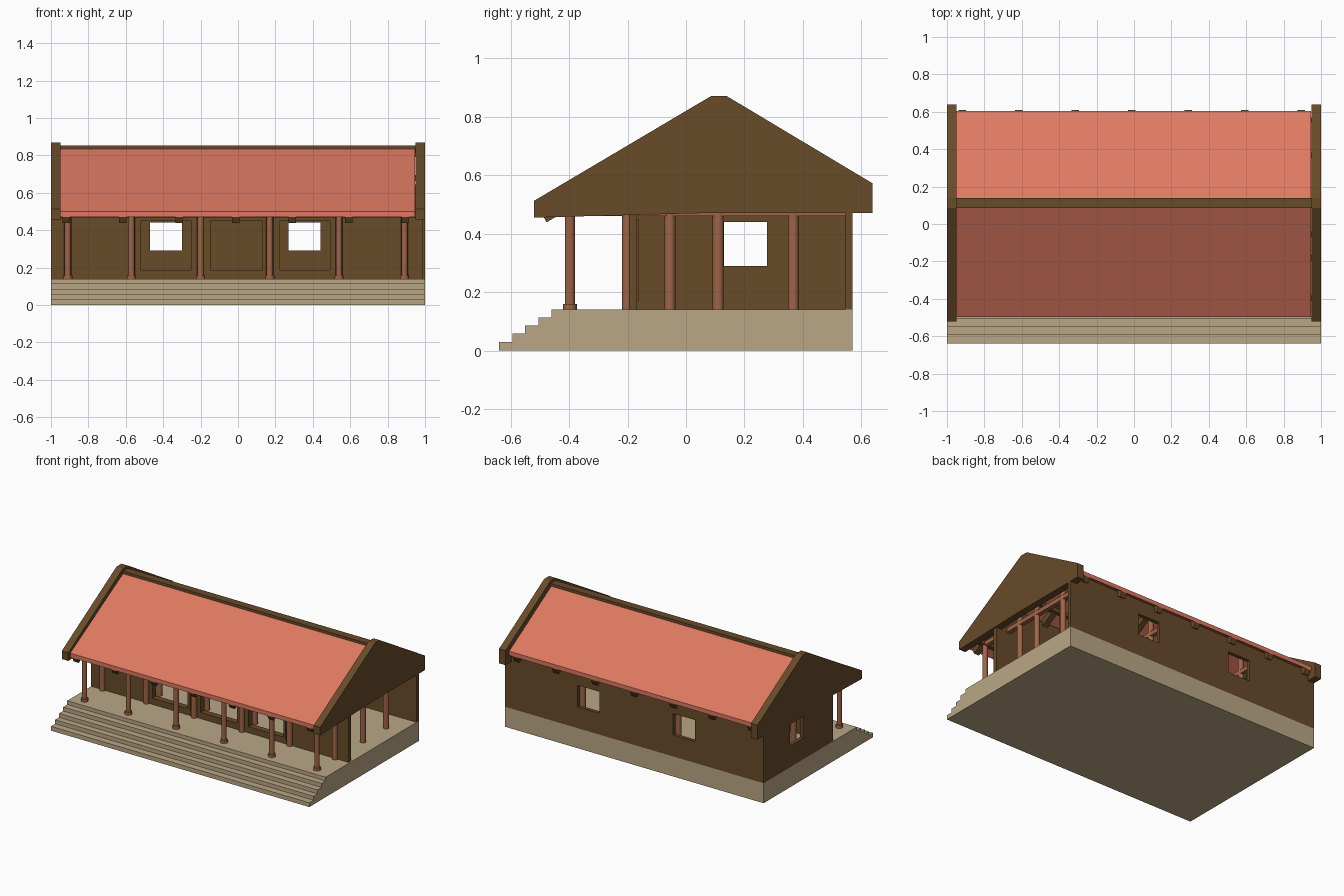
import bpy, bmesh, math
from mathutils import Matrix

if "Cube" in bpy.data.objects:
    bpy.data.objects.remove(bpy.data.objects["Cube"])


def mat(name, rgb):
    m = bpy.data.materials.new(name)
    m.diffuse_color = (*rgb, 1)
    m.use_nodes = True
    m.node_tree.nodes["Principled BSDF"].inputs["Base Color"].default_value = m.diffuse_color
    return m


WOOD = mat("dark_wood", (0.14, 0.07, 0.023))
ROOF = mat("red_tile", (0.73, 0.19, 0.12))
STONE = mat("stone", (0.49, 0.39, 0.24))
POST = mat("post_wood", (0.34, 0.13, 0.064))


def finish(name, bm, material):
    bmesh.ops.recalc_face_normals(bm, faces=bm.faces)
    me = bpy.data.meshes.new(name)
    bm.to_mesh(me)
    bm.free()
    me.materials.append(material)
    ob = bpy.data.objects.new(name, me)
    bpy.context.collection.objects.link(ob)
    return ob


def add_box(bm, x0, x1, y0, y1, z0, z1):
    m = Matrix.Translation(((x0 + x1) / 2, (y0 + y1) / 2, (z0 + z1) / 2))
    bmesh.ops.create_cube(bm, size=1, matrix=m @ Matrix.Diagonal((x1 - x0, y1 - y0, z1 - z0, 1)))


def add_prism(bm, pts, x0, x1):
    """Side profile of (y, z) points extruded along x."""
    f = bm.faces.new([bm.verts.new((x0, y, z)) for y, z in pts])
    ext = bmesh.ops.extrude_face_region(bm, geom=[f])["geom"]
    for v in ext:
        if isinstance(v, bmesh.types.BMVert):
            v.co.x = x1


def prism(name, pts, x0, x1, material):
    bm = bmesh.new()
    add_prism(bm, pts, x0, x1)
    return finish(name, bm, material)


def box(name, dims, material):
    bm = bmesh.new()
    add_box(bm, *dims)
    return finish(name, bm, material)


def wall(name, a0, a1, t0, t1, z1, openings, oz0, oz1, along_x=True):
    """Wall built from piers, with sills and headers at each opening."""
    bm = bmesh.new()

    def piece(a, b, lo, hi):
        if along_x:
            add_box(bm, a, b, t0, t1, lo, hi)
        else:
            add_box(bm, t0, t1, a, b, lo, hi)

    start = a0
    for a, b in openings:
        piece(start, a, FLOOR, z1)
        piece(a, b, FLOOR, oz0)
        piece(a, b, oz1, z1)
        start = b
    piece(start, a1, FLOOR, z1)
    return finish(name, bm, WOOD)


def column(name, x, y, r, z1, base=False):
    bm = bmesh.new()
    parts = [(r, FLOOR, z1)] + ([(0.024, FLOOR, FLOOR + 0.02)] if base else [])
    for rad, lo, hi in parts:
        bmesh.ops.create_cone(bm, cap_ends=True, segments=16, radius1=rad, radius2=rad,
                              depth=hi - lo, matrix=Matrix.Translation((x, y, (lo + hi) / 2)))
    ob = finish(name, bm, POST)
    ob.data.shade_smooth()
    bpy.context.view_layer.objects.active = ob
    ob.select_set(True)
    bpy.ops.object.shade_smooth_by_angle(angle=math.radians(40))
    ob.select_set(False)


FLOOR = 0.14
RIDGE_Y, RIDGE_Z = 0.1125, 0.85
COL_X = [-0.91, -0.57, -0.2, 0.17, 0.54, 0.89]


def roof_z(y):
    slope = 0.573 if y < RIDGE_Y else 0.595
    return RIDGE_Z - slope * abs(y - RIDGE_Y)


# stone platform with front steps
prism("stepped_platform", [
    (-0.64, 0), (-0.64, 0.03), (-0.593, 0.03), (-0.593, 0.058), (-0.55, 0.058), (-0.55, 0.086),
    (-0.505, 0.086), (-0.505, 0.114), (-0.46, 0.114), (-0.46, FLOOR), (0.57, FLOOR), (0.57, 0)],
    -1, 1, STONE)

# walls: front with three large openings, back with two windows, left with one; right end is open
doors = [(-0.53, -0.24), (-0.155, 0.14), (0.215, 0.5)]
wall("front_wall", -1, 0.99, -0.195, -0.167, 0.645, doors, 0.18, 0.45)
wall("back_wall", -1, 1, 0.545, 0.57, 0.54, [(-0.47, -0.3), (0.27, 0.44)], 0.29, 0.44)
wall("left_wall", -0.195, 0.57, -1, -0.975, 0.48, [(0.13, 0.277)], 0.29, 0.44, along_x=False)

# thin frames around the front openings
bm = bmesh.new()
for a, b in doors:
    for x in (a, b):
        add_box(bm, x - 0.008, x + 0.008, -0.202, -0.16, 0.172, 0.45)
    add_box(bm, a, b, -0.202, -0.16, 0.172, 0.188)
finish("opening_frames", bm, WOOD)

# porch, wall and interior column rows
for i, x in enumerate(COL_X):
    column(f"porch_column_{i}", x, -0.397, 0.017, roof_z(-0.397) - 0.05, base=True)
    for j, y in enumerate((-0.2, -0.055, 0.11, 0.367)):
        column(f"inner_column_{i}_{j}", x, y, 0.019, roof_z(y) - 0.05)

# long purlins over each column row, and cross ties
bm = bmesh.new()
for y in (-0.397, -0.055, 0.367):
    z = roof_z(y) - 0.06
    add_box(bm, -0.95, 0.95, y - 0.015, y + 0.015, z - 0.03, z)
finish("purlins", bm, WOOD)
bm = bmesh.new()
for x in COL_X:
    add_box(bm, x - 0.015, x + 0.015, -0.397, 0.55, 0.46, 0.49)
finish("cross_ties", bm, POST)

# roof slopes, ridge beam
T = 0.03
for name, eave in (("front_roof", -0.497), ("back_roof", 0.605)):
    z = roof_z(eave)
    prism(name, [(eave, z), (RIDGE_Y, RIDGE_Z), (RIDGE_Y, RIDGE_Z - T), (eave, z - T)],
          -0.95, 0.945, ROOF)
box("ridge_beam", (-0.95, 0.95, 0.085, 0.14, 0.79, 0.852), WOOD)

# rafters with tails showing under the eaves
bm = bmesh.new()
for i in range(7):
    x = -0.918 + 0.302 * i
    for eave, d in ((-0.495, 1), (0.61, -1)):
        z = roof_z(eave) - T
        add_prism(bm, [(eave, z), (RIDGE_Y, RIDGE_Z - T), (RIDGE_Y, RIDGE_Z - T - 0.045),
                       (eave + 0.018 * d, z - 0.033)], x - 0.02, x + 0.02)
finish("rafters", bm, WOOD)

# solid gable ends standing above the roof
gable = [(-0.52, 0.455), (-0.52, 0.512), (0.085, 0.87), (0.14, 0.87), (0.638, 0.572),
         (0.638, 0.47), (0.05, 0.47)]
prism("left_gable", gable, -1, -0.95, WOOD)
prism("right_gable", gable, 0.95, 1, WOOD)
